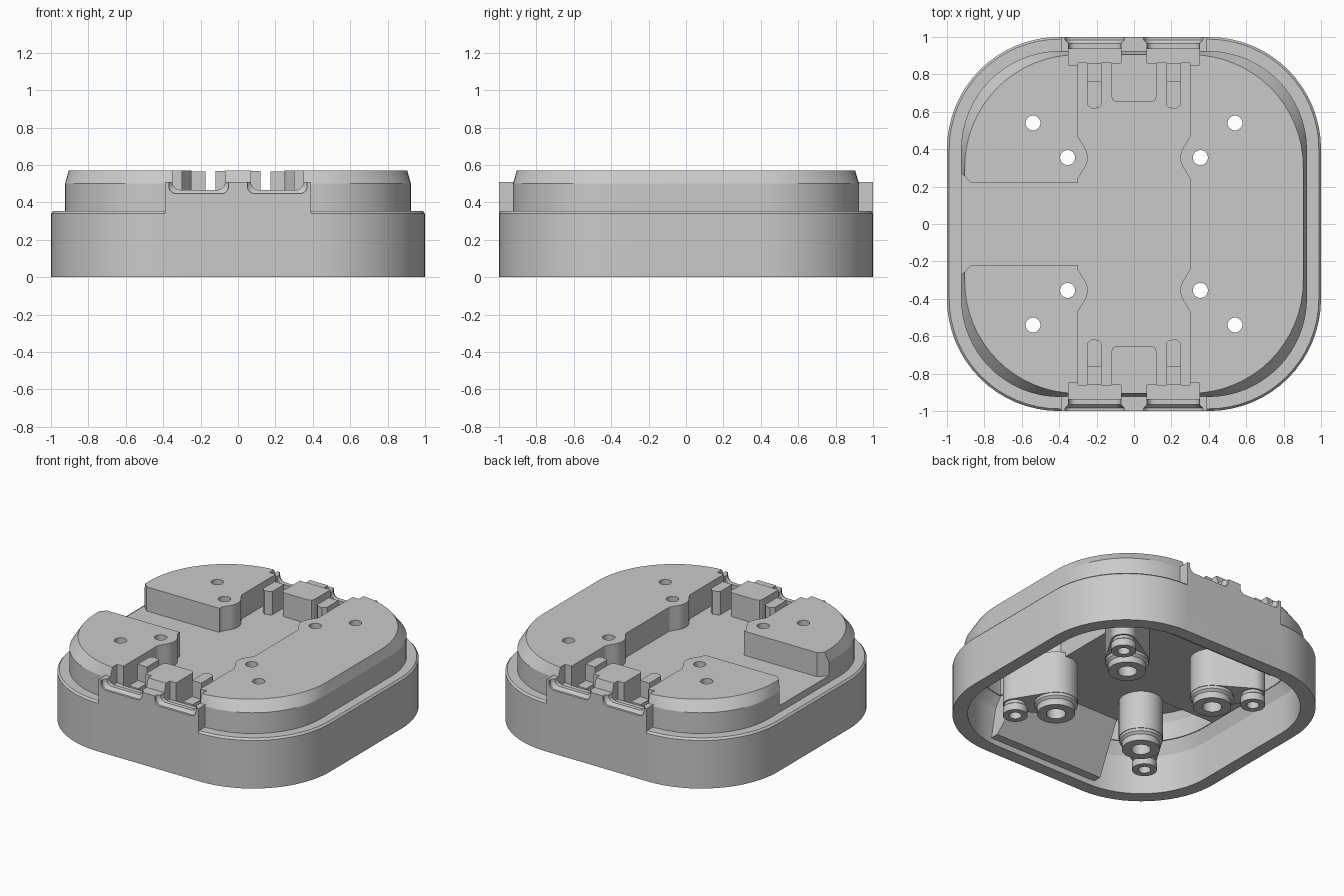
import bpy, bmesh, math

if "Cube" in bpy.data.objects:
    bpy.data.objects.remove(bpy.data.objects["Cube"])

GREY = bpy.data.materials.new("plain_grey")
GREY.diffuse_color = (0.59, 0.59, 0.59, 1)
GREY.use_nodes = True
GREY.node_tree.nodes["Principled BSDF"].inputs["Base Color"].default_value = GREY.diffuse_color
FLOOR = .40     # channel floor height
CEILING = .35   # underside of the channel floor


def make(name, bm):
    bmesh.ops.recalc_face_normals(bm, faces=bm.faces[:])
    me = bpy.data.meshes.new(name)
    bm.to_mesh(me)
    bm.free()
    me.materials.append(GREY)
    ob = bpy.data.objects.new(name, me)
    bpy.context.collection.objects.link(ob)
    return ob


def loft(name, rings):
    """Skin a stack of equally sized point rings and cap both ends."""
    bm = bmesh.new()
    rows = [[bm.verts.new(p) for p in ring] for ring in rings]
    n = len(rows[0])
    for a, b in zip(rows, rows[1:]):
        for i in range(n):
            j = (i + 1) % n
            bm.faces.new((a[i], a[j], b[j], b[i]))
    bm.faces.new(rows[0][::-1])
    bm.faces.new(rows[-1])
    return make(name, bm)


def rounded(half, r, z, steps=16):
    pts = []
    for q in range(4):
        base = math.pi / 2 * q
        sx, sy = [(1, 1), (-1, 1), (-1, -1), (1, -1)][q]
        for i in range(steps + 1):
            a = base + math.pi / 2 * i / steps
            pts.append((sx * (half - r) + r * math.cos(a),
                        sy * (half - r) + r * math.sin(a), z))
    return pts


def prism(name, pts, z0, z1):
    return loft(name, [[(x, y, z) for x, y in pts] for z in (z0, z1)])


def box(name, x0, x1, y0, y1, z0, z1):
    return prism(name, [(x0, y0), (x1, y0), (x1, y1), (x0, y1)], z0, z1)


def lathe(name, c, profile, n=32):
    return loft(name, [[(c + r * math.cos(2 * math.pi * i / n),
                         c + r * math.sin(2 * math.pi * i / n), z)
                        for i in range(n)] for r, z in profile])


def combine(ob, other, op="DIFFERENCE"):
    m = ob.modifiers.new("bool", "BOOLEAN")
    m.operation, m.object, m.solver = op, other, "EXACT"
    bpy.context.view_layer.objects.active = ob
    bpy.ops.object.modifier_apply(modifier=m.name)
    bpy.data.objects.remove(other)


def turned(ob, k):
    """Copy of an object turned k quarter turns about z."""
    cp = ob.copy()
    cp.data = ob.data.copy()
    c, s = [(1, 0), (0, 1), (-1, 0), (0, -1)][k]
    for v in cp.data.vertices:
        x, y, z = v.co
        v.co = (c * x - s * y, s * x + c * y, z)
    bpy.context.collection.objects.link(cp)
    return cp


# Base with ledge and tapered raised plug
body = loft("base_shell", [rounded(1, .6, 0), rounded(1, .6, .34), rounded(.988, .588, .353),
                           rounded(.925, .53, .353), rounded(.925, .53, .5),
                           rounded(.905, .6, .57)])

# Raised tabs on front and back walls
for s in (0, 2):
    tab = box("tab", -.39, .39, .8, 1, .2, .51)
    combine(body, turned(tab, s), "UNION")
    bpy.data.objects.remove(tab)

# Hollow underside: wide lower cavity and pockets under the raised areas
combine(body, loft("lower_cavity", [rounded(.91, .53, -.1), rounded(.91, .53, .27),
                                    rounded(.875, .53, CEILING)]))
pocket = loft("pocket", [rounded(.87, .53, .2), rounded(.87, .53, .48), rounded(.855, .55, .53)])
combine(pocket, box("keep_long", -.39, .39, -1, 1, .1, .7))
combine(pocket, box("keep_side", -1, 0, -.26, .26, .1, .7))
combine(body, pocket)

# Top channel: long run with bulges around the screw posts, plus a side run
channel = box("channel", -.3, .3, -.86, .86, FLOOR, .8)
post = lathe("post", .355, [(.107, .2), (.107, 1)])
for k in range(4):
    combine(channel, turned(post, k))
bpy.data.objects.remove(post)
for sx in (1, -1):
    for sy in (1, -1):
        combine(channel, prism("post_fillet", [(sx * x, sy * y) for x, y in (
            (.32, .225), (.3, .242), (.265, .3), (.265, .41), (.3, .468), (.32, .485))], .2, 1))
combine(body, channel)
combine(body, prism("side_run", [(-.2, -.22), (-.2, .22), (-.87, .22), (-.93, .28),
                                 (-1.05, .28), (-1.05, -.28), (-.93, -.28), (-.87, -.22)],
                    FLOOR, .8))


# Clip recesses and rounded, flared scallops through the front and back tabs
def scallop_ring(x0, x1, y, grow):
    x0, x1, zb, r = x0 - grow, x1 + grow, .467 - grow, .04
    pts = [(x0, y, .8)]
    for cx, base in ((x0 + r, math.pi), (x1 - r, 1.5 * math.pi)):
        for i in range(10):
            a = base + math.pi / 2 * i / 9
            pts.append((cx + r * math.cos(a), y, zb + r + r * math.sin(a)))
    return pts + [(x1, y, .8)]


for k in (0, 2):
    for x0, x1 in ((.07, .35), (-.35, -.07)):
        rec = box("recess", x0, x1, .85, .935, .44, .8)
        combine(body, turned(rec, k))
        bpy.data.objects.remove(rec)
        sc = loft("scallop", [scallop_ring(x0, x1, y, g) for y, g in
                              ((.88, 0), (.965, 0), (.985, .02), (1.1, .02))])
        combine(body, turned(sc, k))
        bpy.data.objects.remove(sc)

# Screw holes through the top
drills = [lathe("drill", c, [(.04, -.1), (.04, .8)]) for c in (.355, .54)]
for d in drills:
    for k in range(4):
        combine(body, turned(d, k))

# Stepped screw supports hanging below
bm = bmesh.new()
for c, r in ((.355, .142), (.54, .08)):
    for i in range(32):
        a = 2 * math.pi * i / 32
        for z in (.08, .38):
            bm.verts.new((c + r * math.cos(a), c + r * math.sin(a), z))
hull = bmesh.ops.convex_hull(bm, input=bm.verts[:])
bmesh.ops.delete(bm, geom=list({g for g in hull["geom_interior"]
                                if isinstance(g, bmesh.types.BMVert)}), context="VERTS")
support = make("screw_support", bm)
combine(support, lathe("wide", .355, [(.122, 0), (.122, .045), (.138, .06),
                                      (.138, .36), (.1, .365), (.1, .55)]), "UNION")
combine(support, lathe("narrow", .54, [(.08, 0), (.08, .05), (.068, .06),
                                       (.068, .55)]), "UNION")
for d in drills:
    combine(support, d)
combine(support, lathe("counterbore", .355, [(.062, -.1), (.062, .3)]))
supports = [support] + [turned(support, k) for k in (1, 2, 3)]

# Stops, stepped ribs and underside ramps at the two clip ends
parts = [body] + supports
for k in (0, 2):
    made = [prism("centre_stop", [(-.12, .862), (-.12, .68), (-.112, .66), (-.09, .652),
                                  (.09, .652), (.112, .66), (.12, .68), (.12, .862)],
                  .38, .569),
            loft("underside_ramp", [[(-.43, .85, .04), (.43, .85, .04), (.43, .93, .04),
                                     (-.43, .93, .04)],
                                    [(-.38, .62, .36), (.38, .62, .36), (.38, .93, .36),
                                     (-.38, .93, .36)]])]
    for s in (1, -1):
        made += [prism("rib_high", [(s * x, y) for x, y in (
                     (.175, .765), (.175, .635), (.187, .623), (.225, .615), (.25, .635),
                     (.25, .765))], .38, .565),
                 prism("rib_low", [(s * x, y) for x, y in (
                     (.175, .76), (.25, .76), (.25, .862), (.175, .862))], .38, .45)]
    for ob in made:
        parts.append(turned(ob, k))
        bpy.data.objects.remove(ob)

# Smooth the curved walls, keep edges sharp
bpy.ops.object.select_all(action="DESELECT")
for ob in parts:
    ob.select_set(True)
bpy.context.view_layer.objects.active = body
bpy.ops.object.shade_smooth_by_angle(angle=math.radians(12.5))
